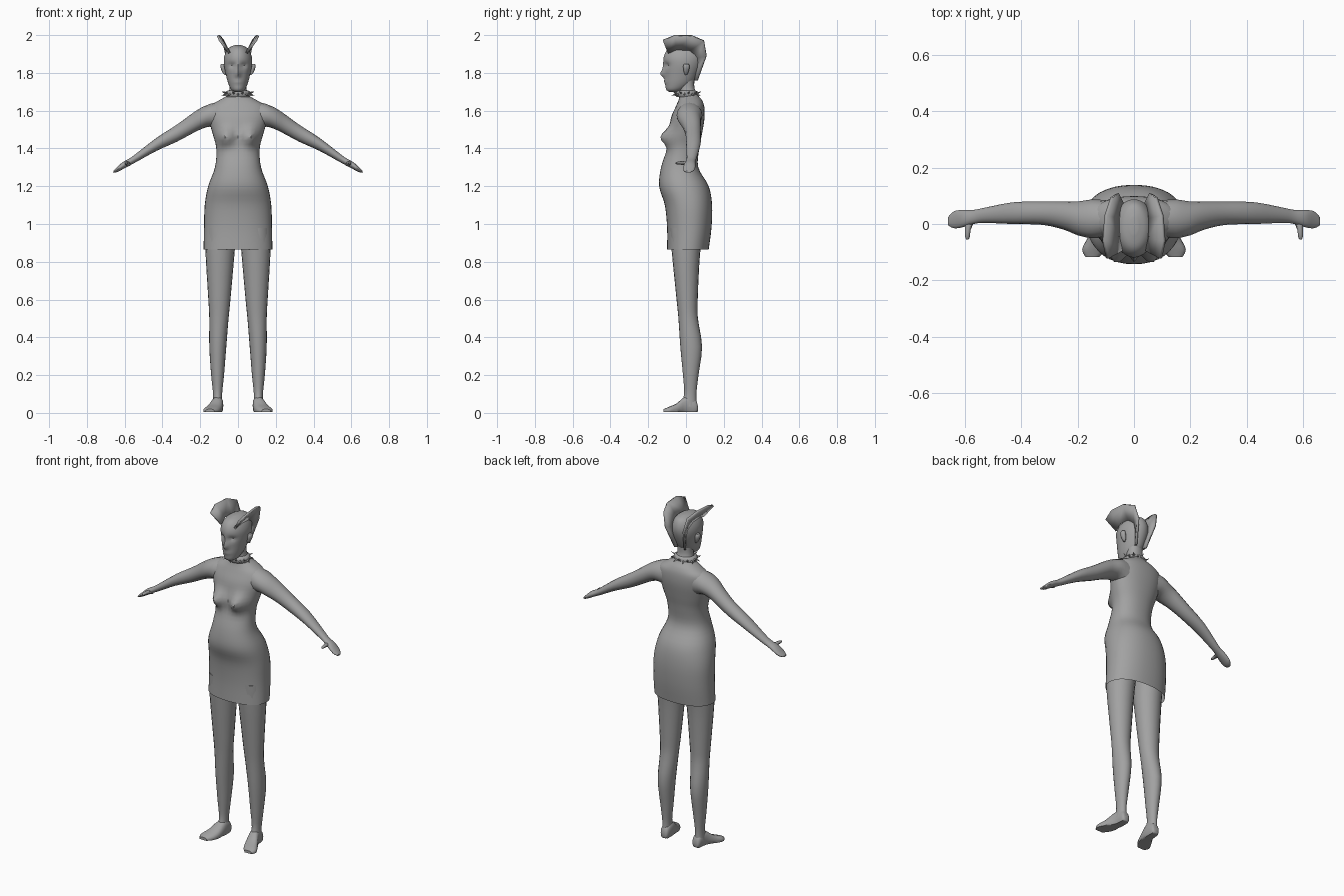
import bpy, bmesh, math
from mathutils import Vector

grey = bpy.data.materials.new("plain grey")
grey.diffuse_color = (0.36, 0.36, 0.36, 1)


def finish(name, bm, mirror=False, angle=45):
    bmesh.ops.recalc_face_normals(bm, faces=bm.faces)
    me = bpy.data.meshes.new(name)
    bm.to_mesh(me)
    bm.free()
    me.materials.append(grey)
    ob = bpy.data.objects.new(name, me)
    bpy.context.collection.objects.link(ob)
    bpy.ops.object.select_all(action='DESELECT')
    ob.select_set(True)
    bpy.context.view_layer.objects.active = ob
    bpy.ops.object.shade_smooth_by_angle(angle=math.radians(angle))
    if mirror:
        ob.modifiers.new("mirror", 'MIRROR')
    return ob


def resample(rows, k):
    """Smooth curve through the cross-section rows."""
    rows = [Vector(r) for r in rows]
    out = []
    for i in range(len(rows) - 1):
        a, b = rows[i], rows[i + 1]
        p, q = rows[max(i - 1, 0)], rows[min(i + 2, len(rows) - 1)]
        for s in range(k):
            t = s / k
            out.append(0.5 * (2 * a + (b - p) * t + (2 * p - 5 * a + 4 * b - q) * t ** 2
                              + (3 * a - p - 3 * b + q) * t ** 3))
    return out + [rows[-1]]


def loft(name, axis, rows, sides=20, k=3, caps=(False, True), power=1.0,
         shape=None, mirror=False):
    """Rows: position along axis, then min/max of the two other axes."""
    bm = bmesh.new()
    rings = []
    for pos, a0, a1, b0, b1 in resample(rows, k):
        ring = []
        for i in range(sides):
            t = 2 * math.pi * i / sides
            c, s = math.cos(t), math.sin(t)
            c, s = (math.copysign(abs(v) ** power, v) for v in (c, s))
            co = [(a0 + a1) / 2 + c * (a1 - a0) / 2, (b0 + b1) / 2 + s * (b1 - b0) / 2]
            co.insert(axis, pos)
            co = Vector(co)
            if shape:
                shape(co)
            ring.append(bm.verts.new(co))
        rings.append(ring)
    for r, q in zip(rings, rings[1:]):
        for i in range(sides):
            j = (i + 1) % sides
            bm.faces.new((r[i], r[j], q[j], q[i]))
    for on, ring in zip(caps, (rings[0], rings[-1])):
        if on:
            bm.faces.new(ring)
    return finish(name, bm, mirror)


def bump(co, x, z, wx, wz, depth):
    """Push the front of a part forward around (+-x, z)."""
    if co.y < 0:
        co.y -= depth * math.exp(-((abs(co.x) - x) / wx) ** 2 - ((co.z - z) / wz) ** 2)


def chest(co):
    bump(co, 0.065, 1.46, 0.04, 0.045, 0.055)


def face(co):
    bump(co, 0, 1.795, 0.013, 0.02, 0.022)       # nose
    bump(co, 0, 1.83, 0.01, 0.03, 0.008)         # nose bridge
    bump(co, 0.032, 1.84, 0.016, 0.012, -0.014)  # eye sockets
    bump(co, 0, 1.752, 0.025, 0.008, 0.006)      # lips


# Torso with the short dress
loft("dress_and_torso", 2, [
    (0.865, -.182, .182, -.10, .12), (0.98, -.18, .18, -.10, .135),
    (1.10, -.176, .176, -.112, .138), (1.20, -.158, .158, -.142, .12),
    (1.30, -.122, .122, -.132, .065), (1.40, -.115, .115, -.10, .07),
    (1.48, -.135, .135, -.09, .085), (1.56, -.155, .155, -.08, .098),
    (1.62, -.15, .15, -.055, .097), (1.655, -.10, .10, -.04, .085),
    (1.68, -.06, .06, -.035, .065), (1.72, -.044, .044, -.035, .045),
    (1.78, -.044, .044, -.04, .045)], sides=36, k=4, caps=(False, False),
    power=0.9, shape=chest)

# Arms with hands
loft("arm", 0, [
    (.10, -.045, .085, 1.50, 1.648), (.15, -.05, .087, 1.515, 1.635),
    (.20, -.04, .08, 1.50, 1.613), (.25, -.02, .08, 1.475, 1.58),
    (.325, -.003, .08, 1.435, 1.525), (.43, .0, .077, 1.388, 1.457),
    (.53, .004, .058, 1.333, 1.38), (.57, .0, .05, 1.312, 1.35),
    (.61, -.012, .05, 1.29, 1.328), (.64, -.015, .045, 1.275, 1.30),
    (.66, -.005, .025, 1.271, 1.281)], sides=16, mirror=True)
loft("thumb", 1, [
    (.012, .565, .60, 1.305, 1.33), (-.02, .58, .60, 1.313, 1.333),
    (-.045, .583, .60, 1.315, 1.33), (-.055, .588, .596, 1.318, 1.325)],
    sides=8, k=2, mirror=True)

# Legs and feet
loft("leg", 2, [
    (.035, .082, .135, -.03, .058), (.10, .084, .132, -.01, .055),
    (.20, .074, .142, -.016, .066), (.35, .062, .152, -.03, .085),
    (.50, .05, .152, -.04, .063), (.60, .04, .157, -.05, .062),
    (.85, .018, .172, -.075, .075), (.98, .008, .172, -.085, .10)],
    sides=20, mirror=True)


def flatten_sole(co):
    co.z = max(co.z, 0.004)


loft("foot", 1, [
    (.063, .09, .12, .01, .035), (.05, .08, .13, -.005, .07),
    (.0, .078, .138, -.012, .088), (-.05, .085, .165, -.012, .05),
    (-.09, .10, .184, -.01, .032), (-.118, .125, .172, -.004, .02)],
    sides=16, caps=(True, True), power=0.8, shape=flatten_sole, mirror=True)

# Head
loft("head", 2, [
    (1.70, -.018, .018, -.09, -.045), (1.712, -.036, .036, -.105, -.01),
    (1.745, -.052, .052, -.11, .035), (1.79, -.064, .064, -.112, .062),
    (1.84, -.074, .074, -.115, .082), (1.88, -.074, .074, -.118, .088),
    (1.915, -.062, .062, -.105, .08), (1.937, -.042, .042, -.08, .062),
    (1.948, -.014, .014, -.035, .025)], sides=40, k=4, caps=(True, True), shape=face)

# Ears
loft("ear", 2, [
    (1.79, .062, .072, -.006, .006), (1.805, .062, .084, -.012, .014),
    (1.835, .066, .094, -.016, .02), (1.848, .07, .088, -.01, .014)],
    sides=10, k=2, caps=(True, True), mirror=True)

# Flared hair wings rising from each side of the crown
inner = [(.045, -.095, 1.905), (.055, -.05, 1.925), (.055, .02, 1.92),
         (.045, .06, 1.88), (.035, .06, 1.82), (.025, .045, 1.76)]
outer = [(.095, -.122, 1.972), (.107, -.06, 1.997), (.10, .03, 1.997),
         (.078, .095, 1.97), (.06, .108, 1.89), (.035, .06, 1.76)]
bm = bmesh.new()
low, high = ([bm.verts.new(p) for p in edge] for edge in (inner, outer))
for i in range(len(low) - 1):
    bm.faces.new((low[i], low[i + 1], high[i + 1], high[i]))
wing = finish("hair_wing", bm, mirror=True)
thick = wing.modifiers.new("thickness", 'SOLIDIFY')
thick.thickness, thick.offset = 0.012, 0

# Spiked collar: a band with a ring of small cones
loft("collar_band", 2, [
    (1.672, -.062, .062, -.05, .06), (1.685, -.068, .068, -.055, .062),
    (1.70, -.064, .064, -.053, .06), (1.708, -.05, .05, -.04, .05)],
    sides=24, k=2, caps=(False, False))
bm = bmesh.new()
for i in range(18):
    t = 2 * math.pi * (i + 0.5) / 18
    out = Vector((math.cos(t), math.sin(t), 0))
    side = Vector((-out.y, out.x, 0)) * 0.008
    up = Vector((0, 0, 0.008))
    base = Vector((out.x * .062, out.y * .053 + .003, 1.69))
    tip = bm.verts.new(base + out * .027 + Vector((0, 0, .012 * (-1) ** i)))
    ring = [bm.verts.new(base + v) for v in (side, up, -side, -up)]
    for j in range(4):
        bm.faces.new((ring[j], ring[(j + 1) % 4], tip))
    bm.faces.new(ring)
finish("collar_spikes", bm, angle=20)
